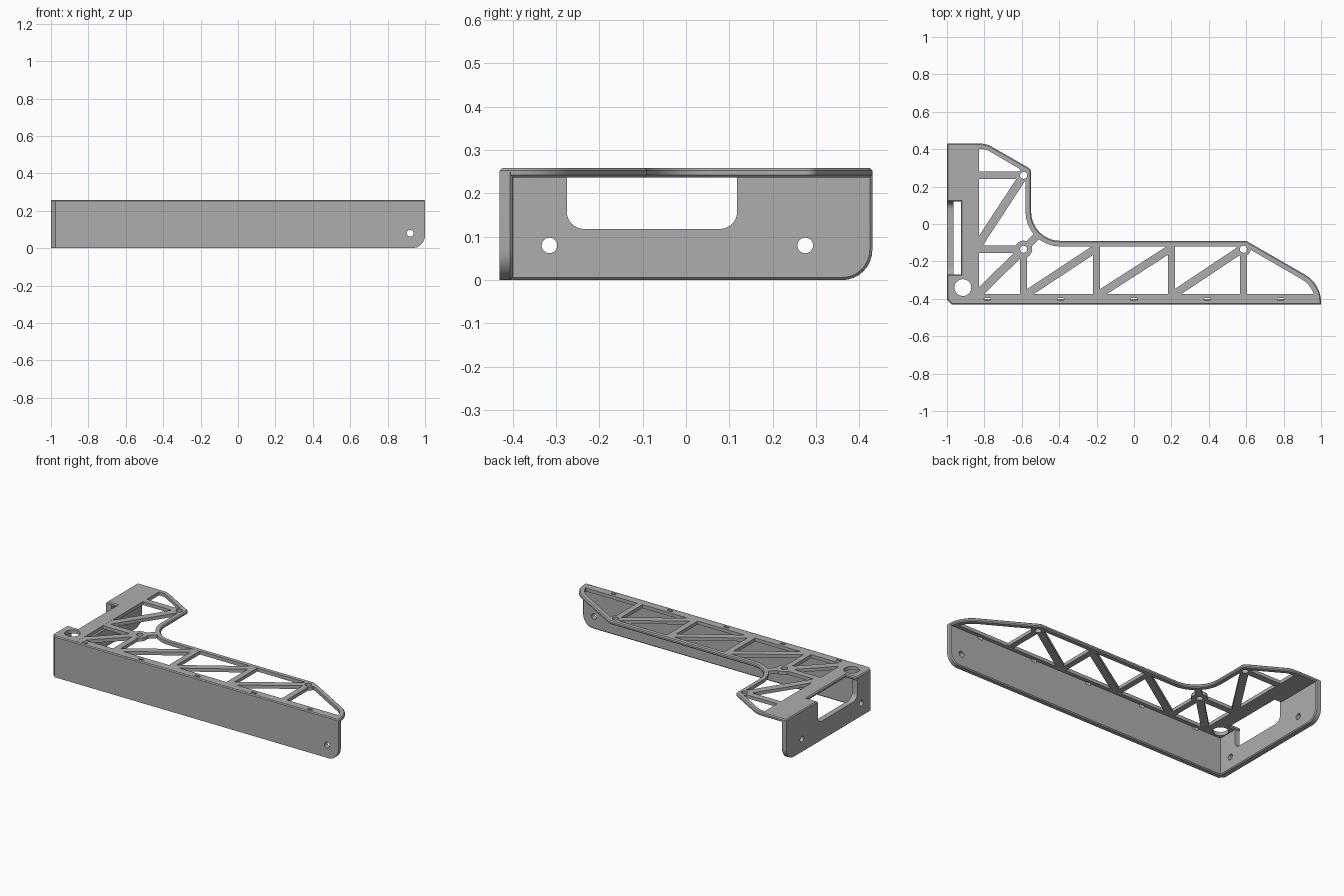
import bpy
import bmesh
from math import cos, sin, pi, tan
from mathutils import Vector

cube = bpy.data.objects.get("Cube")
if cube:
    bpy.data.objects.remove(cube, do_unlink=True)

grey = bpy.data.materials.new("plain grey")
grey.use_nodes = True
grey.diffuse_color = (0.42, 0.42, 0.42, 1)
grey.node_tree.nodes["Principled BSDF"].inputs["Base Color"].default_value = (0.42, 0.42, 0.42, 1)

BEVEL = 0.006
TOP = 0.259
UNDER = 0.237
WALL_TOP = 0.25


def rounded(points, steps=8):
    """Outline from (u, v) or (u, v, radius) corners."""
    out = []
    for i, p in enumerate(points):
        c = Vector(p[:2])
        if len(p) < 3:
            out.append(c)
            continue
        a = (Vector(points[i - 1][:2]) - c).normalized()
        b = (Vector(points[(i + 1) % len(points)][:2]) - c).normalized()
        half = a.angle(b) / 2
        start = c + a * p[2] / tan(half)
        centre = c + (a + b).normalized() * p[2] / sin(half)
        turn = (start - centre).angle_signed(c + b * p[2] / tan(half) - centre)
        for k in range(steps + 1):
            t = -turn * k / steps
            d = start - centre
            out.append(centre + Vector((d.x * cos(t) - d.y * sin(t),
                                        d.x * sin(t) + d.y * cos(t))))
    return out


def circle(u, v, r, n=32):
    return [(u + r * cos(2 * pi * k / n), v + r * sin(2 * pi * k / n)) for k in range(n)]


def capsule(u, v, length, width):
    h, w, r = length / 2, width / 2, width * 0.49
    return rounded([(u - h, v - w, r), (u + h, v - w, r), (u + h, v + w, r), (u - h, v + w, r)], 4)


def bar(a, b, width):
    a, b = Vector(a), Vector(b)
    d = (b - a).normalized() * width / 2
    n = Vector((-d.y, d.x))
    return [a - n, b - n, b + n, a + n]


def prism(name, outline, lo, hi, axis="z", bevel=()):
    """Extrude an outline along an axis; chamfer the rim at the given ends."""
    place = {"x": lambda u, v, w: (w, u, v),
             "y": lambda u, v, w: (u, w, v),
             "z": lambda u, v, w: (u, v, w)}[axis]
    bm = bmesh.new()
    ends = [[bm.verts.new(place(p[0], p[1], w)) for p in outline] for w in (lo, hi)]
    caps = [bm.faces.new(e) for e in ends]
    n = len(outline)
    for i in range(n):
        j = (i + 1) % n
        bm.faces.new((ends[0][i], ends[0][j], ends[1][j], ends[1][i]))
    bmesh.ops.recalc_face_normals(bm, faces=bm.faces)
    rim = [e for k in bevel for e in caps[k].edges]
    if rim:
        bmesh.ops.bevel(bm, geom=rim, offset=BEVEL, segments=1, affect="EDGES", clamp_overlap=False)
    mesh = bpy.data.meshes.new(name)
    bm.to_mesh(mesh)
    bm.free()
    mesh.materials.append(grey)
    obj = bpy.data.objects.new(name, mesh)
    bpy.context.collection.objects.link(obj)
    return obj


def combine(obj, tool, operation="DIFFERENCE"):
    """Apply a boolean and drop the tool."""
    mod = obj.modifiers.new("cut", "BOOLEAN")
    mod.operation, mod.solver, mod.object = operation, "EXACT", tool
    bpy.context.view_layer.update()
    graph = bpy.context.evaluated_depsgraph_get()
    mesh = bpy.data.meshes.new_from_object(obj.evaluated_get(graph))
    obj.modifiers.clear()
    obj.data = mesh
    bpy.data.objects.remove(tool, do_unlink=True)


# Top plate with its notch on the right edge
plate = prism("top_plate", rounded([
    (-1, -0.405), (-0.975, -0.43), (1, -0.43), (1, -0.32, 0.17), (0.6, -0.09, 0.03),
    (-0.55, -0.09, 0.155), (-0.55, 0.293, 0.03), (-0.79, 0.43, 0.12), (-1, 0.43),
    (-1, 0.12), (-0.925, 0.12), (-0.925, -0.27), (-1, -0.27)]), UNDER, TOP, bevel=(0, 1))

# Large opening that leaves a thin rim
combine(plate, prism("opening", rounded([
    (-0.83, -0.42), (0.967, -0.42), (0.967, -0.336, 0.14), (0.592, -0.12),
    (-0.58, -0.12, 0.185), (-0.58, 0.276), (-0.792, 0.4, 0.07), (-0.83, 0.4)]), 0.1, 0.4))

# Front rail and truss members
nodes = [(-0.59, 0.26), (-0.59, -0.135), (0.585, -0.135)]
members = [((-0.9, -0.4), (0.985, -0.4), 0.05),
           ((-0.86, 0.26), nodes[0], 0.04), ((-0.845, -0.135), nodes[1], 0.04),
           ((-0.845, -0.13), nodes[0], 0.045), ((-0.845, -0.385), nodes[1], 0.045),
           (nodes[1], (-0.512, -0.057), 0.04), (nodes[1], (-0.59, -0.385), 0.037)]
for x, left in ((-0.2, -0.59), (0.2, -0.2), (0.585, 0.2)):
    members.append(((x, -0.105), (x, -0.385), 0.037))
    members.append(((x, -0.128), (left, -0.385), 0.042))
for a, b, width in members:
    combine(plate, prism("member", bar(a, b, width), UNDER + 0.0005, TOP - 0.0005), "UNION")
for (x, y), r in zip(nodes, (0.034, 0.046, 0.038)):
    combine(plate, prism("boss", circle(x, y, r), UNDER + 0.0002, TOP - 0.0002), "UNION")
for x, y in nodes:
    combine(plate, prism("hole", circle(x, y, 0.019), 0.1, 0.4))
combine(plate, prism("hole", circle(-0.915, -0.34, 0.045), 0.1, 0.4))

# Front wall
front = prism("front_wall", rounded([
    (-0.975, 0), (1, 0, 0.07), (1, WALL_TOP), (-0.975, WALL_TOP)]),
    -0.43, -0.4, "y", bevel=(1,))
combine(front, prism("hole", circle(0.92, 0.08, 0.018), -0.6, -0.2, "y"))

# Side wall with window and screw holes
side = prism("side_wall", rounded([
    (-0.405, 0), (0.43, 0, 0.07), (0.43, WALL_TOP), (-0.405, WALL_TOP)]),
    -1, -0.965, "x", bevel=(1,))
combine(side, prism("window", rounded([
    (-0.275, 0.118, 0.04), (0.118, 0.118, 0.04), (0.118, 0.4), (-0.275, 0.4)]), -1.2, -0.8, "x"))
for y in (-0.315, 0.275):
    combine(side, prism("hole", circle(y, 0.08, 0.018), -1.2, -0.8, "x"))

# Chamfered corner post joining both walls
corner = prism("corner_post", [(-1, -0.405), (-0.975, -0.43), (-0.96, -0.43),
                               (-0.96, -0.406), (-0.971, -0.395), (-1, -0.395)], 0, WALL_TOP)

# Small slots along the front rail
for k in range(-2, 3):
    for part in (plate, front):
        combine(part, prism("slot", capsule(k * 0.392, -0.402, 0.036, 0.014), 0.225, 0.4))

# Smooth the rounded areas, keep hard edges
bpy.ops.object.select_all(action="DESELECT")
for part in (plate, front, side, corner):
    part.select_set(True)
bpy.context.view_layer.objects.active = plate
bpy.ops.object.shade_smooth_by_angle(angle=pi / 7)
